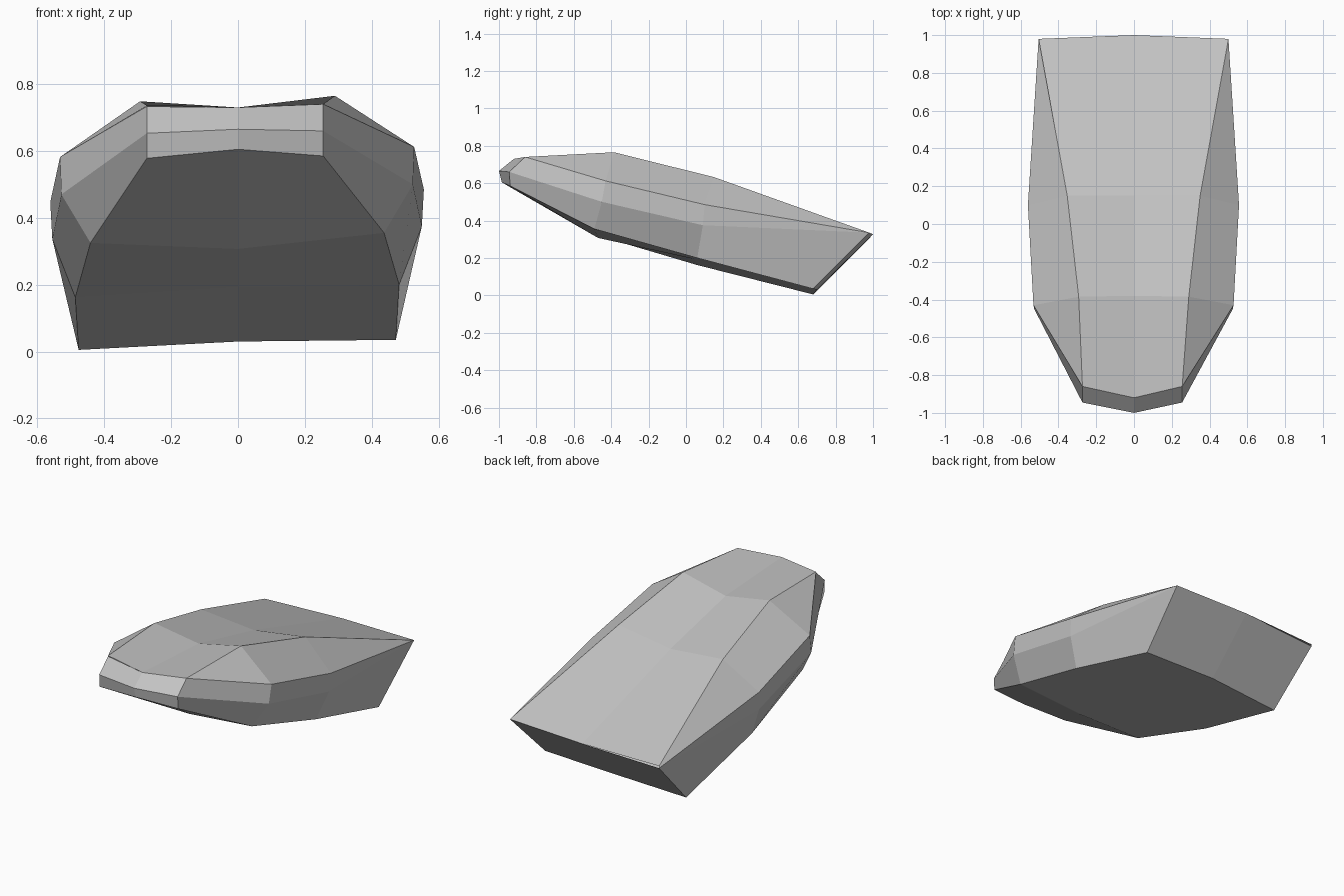
import bpy
import bmesh
from mathutils import Vector

cube = bpy.data.objects.get("Cube")
if cube:
    bpy.data.objects.remove(cube, do_unlink=True)

# Cross-sections from nose to tail: points on the left half, top to bottom.
# "sag" lowers the right half and "spread" widens it, for a natural uneven look.
nose_corner = (.255, -.86, .74)
tail_corner = (.5, .98, .335)
sections = [
    dict(sag=.007, spread=1.07,
         top=(0, -.92, .73), ridge=nose_corner, rim=nose_corner,
         side=(.255, -.945, .66), keel=(.255, -.94, .585), bottom=(0, -.985, .605)),
    dict(sag=.03, spread=1.01,
         top=(0, -.38, .7), ridge=(.29, -.385, .765), rim=(.527, -.43, .612),
         side=(.523, -.45, .5), keel=(.437, -.49, .355), bottom=(0, -.47, .307)),
    dict(sag=.038, spread=1.01,
         top=(0, .15, .58), ridge=(.35, .15, .632), rim=(.556, .1, .485),
         side=(.55, .09, .375), keel=(.482, .06, .2), bottom=(0, .05, .193)),
    dict(sag=.03, spread=1.01,
         top=(0, 1, .327), ridge=tail_corner, rim=tail_corner,
         side=tail_corner, keel=(.472, .68, .035), bottom=(0, .7, .03)),
]
rows = ["top", "ridge", "rim", "side", "keel", "bottom"]

bm = bmesh.new()
cache = {}


def vert(co):
    """Return a shared vertex at a position."""
    key = tuple(round(c, 4) for c in co)
    if key not in cache:
        cache[key] = bm.verts.new(key)
    return cache[key]


def face(*points):
    """Add a face, dropping corners that coincide."""
    corners = list(dict.fromkeys(vert(p) for p in points))
    if len(corners) > 2:
        bm.faces.new(corners)


def point(section, row, half):
    """Point on the left half, or its uneven mirror on the right half."""
    p = Vector(section[row])
    if half < 0 and p.x > 0:
        drop = section["sag"] * (.55 if row == "ridge" else 1)
        p = Vector((-p.x * section["spread"], p.y, p.z - drop))
    return p


nose, tail = sections[0], sections[-1]
nose_tip = (0, -1, .665)
for half in (1, -1):
    # Shell strips between neighbouring sections
    for a, b in zip(sections, sections[1:]):
        for upper, lower in zip(rows, rows[1:]):
            face(point(a, upper, half), point(b, upper, half),
                 point(b, lower, half), point(a, lower, half))
    # Blunt two-tier nose
    for outer, centre in (("rim", "top"), ("keel", "bottom")):
        face(point(nose, centre, half), point(nose, outer, half),
             point(nose, "side", half), nose_tip)
    # Undercut tail
    face(*(point(tail, row, half) for row in ("top", "rim", "keel", "bottom")))

bmesh.ops.recalc_face_normals(bm, faces=bm.faces)
mesh = bpy.data.meshes.new("rock")
bm.to_mesh(mesh)
bm.free()

rock = bpy.data.objects.new("rock", mesh)
bpy.context.collection.objects.link(rock)

# Plain stone colour
stone = bpy.data.materials.new("stone_grey")
stone.use_nodes = True
grey = (.55, .55, .55, 1)
stone.diffuse_color = grey
shader = next(n for n in stone.node_tree.nodes if n.type == "BSDF_PRINCIPLED")
shader.inputs["Base Color"].default_value = grey
mesh.materials.append(stone)
